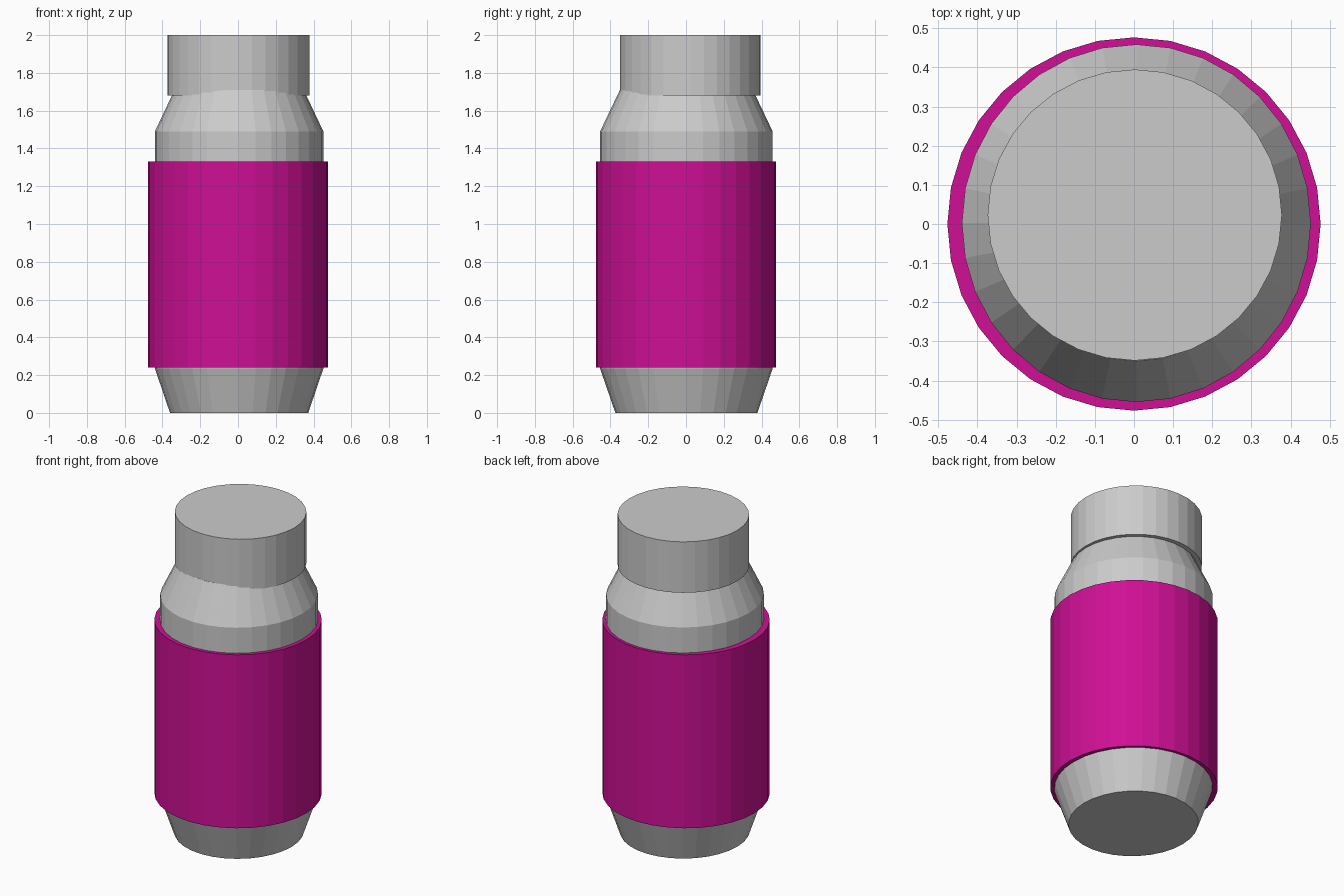
import bpy, bmesh, math

if "Cube" in bpy.data.objects:
    bpy.data.objects.remove(bpy.data.objects["Cube"])

SIDES = 32


def lathe(name, profile, center=(0, 0), color=None):
    """Stack of flat-sided rings; profile rows are (x radius, y radius, z)."""
    bm = bmesh.new()
    rings = []
    for rx, ry, z in profile:
        rings.append([bm.verts.new((center[0] + rx * math.cos(2 * math.pi * i / SIDES),
                                    center[1] + ry * math.sin(2 * math.pi * i / SIDES), z))
                      for i in range(SIDES)])
    for low, high in zip(rings, rings[1:]):
        for i in range(SIDES):
            j = (i + 1) % SIDES
            bm.faces.new((low[i], low[j], high[j], high[i]))
    bm.faces.new(rings[0][::-1])
    bm.faces.new(rings[-1])
    mesh = bpy.data.meshes.new(name)
    bm.to_mesh(mesh)
    bm.free()
    obj = bpy.data.objects.new(name, mesh)
    bpy.context.collection.objects.link(obj)
    if color:
        mat = bpy.data.materials.new(name + "_colour")
        mat.diffuse_color = color
        mat.use_nodes = True
        mat.node_tree.nodes["Principled BSDF"].inputs["Base Color"].default_value = mat.diffuse_color
        mesh.materials.append(mat)
    return obj


# Bottle body: tapered foot, straight wall, sloped shoulder running up inside the cap
lathe("bottle_body", [(0.366, 0.376, 0), (0.446, 0.457, 0.235),
                      (0.446, 0.457, 1.49), (0.342, 0.352, 1.71)], (0.006, 0.002))

# Coloured sleeve around the body
lathe("label_sleeve", [(0.477, 0.477, 0.24), (0.477, 0.477, 1.33)],
      color=(0.62, 0.005, 0.30, 1))

# Cap, sitting slightly off centre towards the back
lathe("cap", [(0.376, 0.372, 1.68), (0.376, 0.372, 2.0)], (0.002, 0.023))
